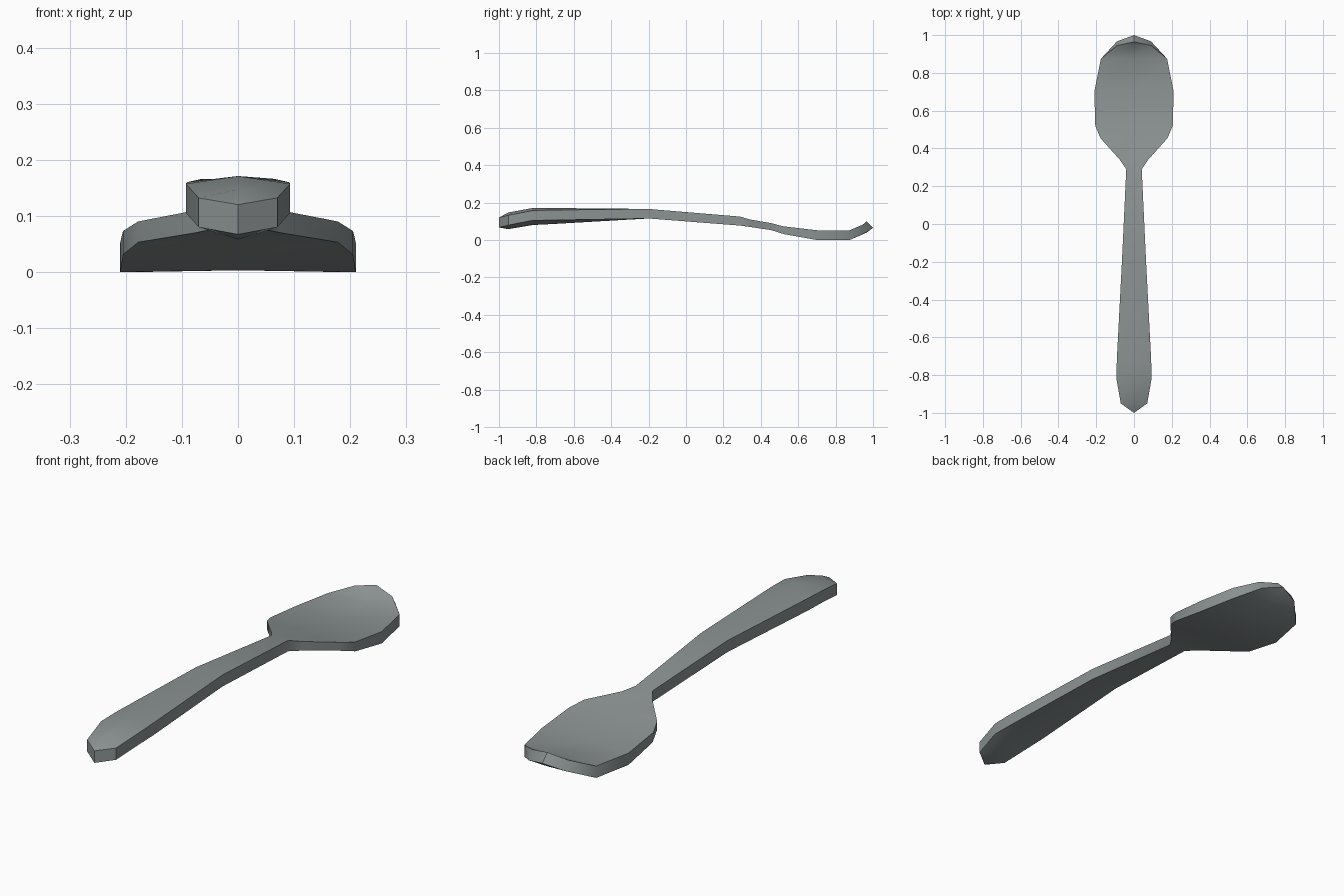
import bpy
import bmesh
import math

default_cube = bpy.data.objects.get("Cube")
if default_cube:
    bpy.data.objects.remove(default_cube, do_unlink=True)

# Single metal colour
metal = bpy.data.materials.new("grey_metal")
metal.use_nodes = True
colour = (0.26, 0.29, 0.29, 1)
metal.diffuse_color = colour
metal.node_tree.nodes["Principled BSDF"].inputs["Base Color"].default_value = colour

# Cross-sections from the handle end to the bowl tip:
# y of top, y of underside, half width,
# top height at edge and middle, underside height at edge and middle
SECTIONS = [
    (-1, -1, 0, .12, .12, .067, .067),
    (-.95, -.95, .07, .132, .147, .08, .058),
    (-.82, -.82, .093, .157, .171, .105, .08),
    (-.72, -.72, .091, .16, .171, .106, .085),
    (-.2, -.2, .064, .166, .166, .115, .115),
    (.29, .29, .041, .125, .125, .077, .077),
    (.34, .34, .075, .11, .11, .07, .07),
    (.455, .455, .178, .09, .09, .053, .053),
    (.52, .525, .205, .073, .073, .031, .031),
    (.7, .7, .21, .052, .05, 0, .003),
    (.875, .875, .175, .052, .05, 0, .003),
    (.945, .967, .09, .082, .08, .042, .04),
    (.965, 1, 0, .1, .1, .065, .065),
]


def section_ring(bm, section):
    """Six points around one slice: top left to right, then underside back."""
    y_top, y_low, width, top_edge, top_mid, low_edge, low_mid = section
    points = [
        (-width, y_top, top_edge), (0, y_top, top_mid), (width, y_top, top_edge),
        (width, y_low, low_edge), (0, y_low, low_mid), (-width, y_low, low_edge),
    ]
    return [bm.verts.new(point) for point in points]


# Loft the slices into one continuous spoon body
bm = bmesh.new()
rings = [section_ring(bm, section) for section in SECTIONS]
for near, far in zip(rings, rings[1:]):
    for i, corner in enumerate(near):
        j = (i + 1) % len(near)
        bm.faces.new((corner, near[j], far[j], far[i]))

# Collapse the pointed ends and orient the surface
bmesh.ops.remove_doubles(bm, verts=bm.verts[:], dist=0.0001)
bmesh.ops.recalc_face_normals(bm, faces=bm.faces[:])

mesh = bpy.data.meshes.new("spoon_body")
bm.to_mesh(mesh)
bm.free()
mesh.materials.append(metal)
spoon = bpy.data.objects.new("spoon_body", mesh)
bpy.context.collection.objects.link(spoon)

# Smooth broad surfaces, crisp rim
bpy.ops.object.select_all(action="DESELECT")
spoon.select_set(True)
bpy.context.view_layer.objects.active = spoon
bpy.ops.object.shade_smooth_by_angle(angle=math.radians(40))
